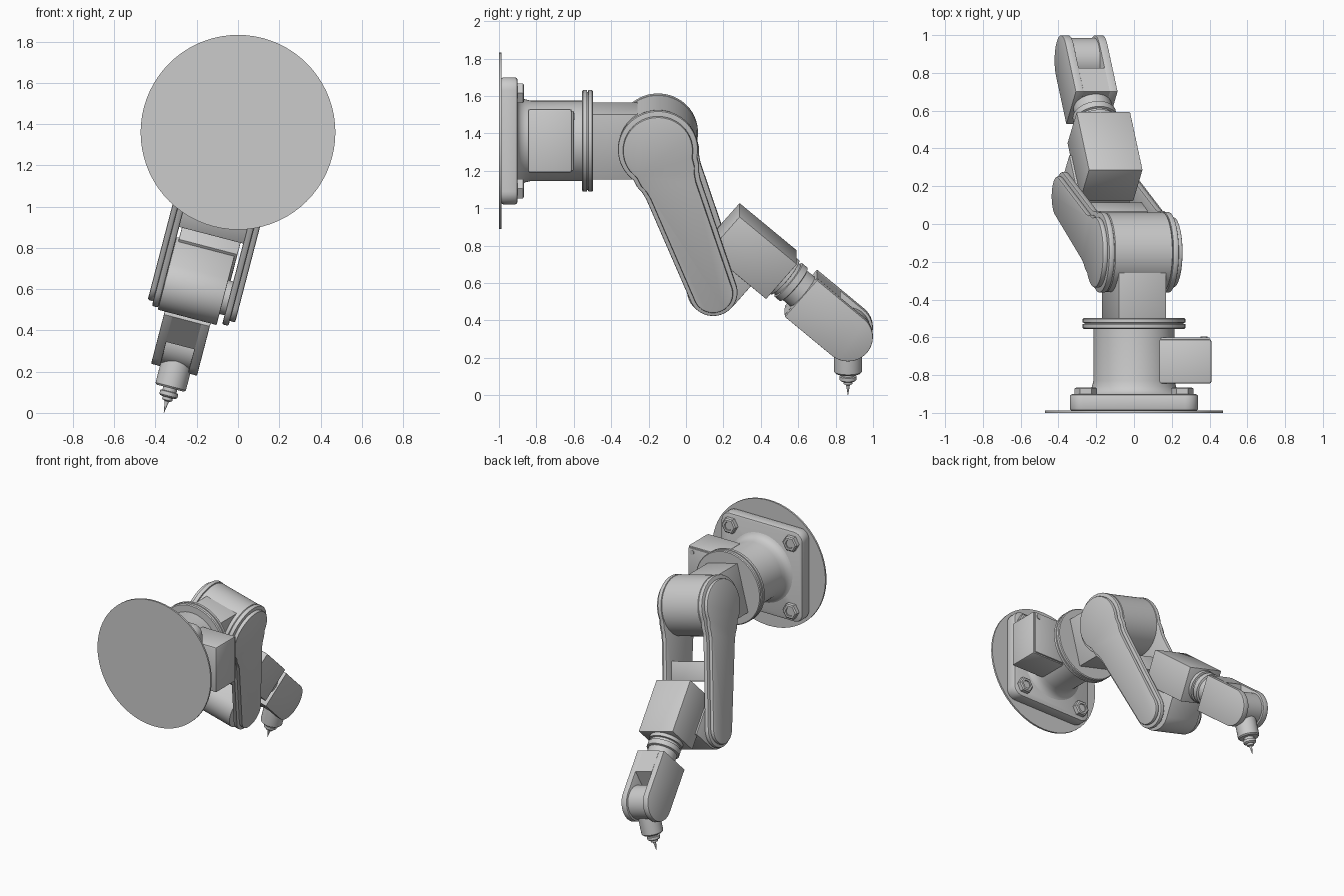
import bpy, bmesh
from math import sin, cos, pi, radians
from mathutils import Matrix, Vector

if "Cube" in bpy.data.objects:
    bpy.data.objects.remove(bpy.data.objects["Cube"])

T, RX, RY, RZ = Matrix.Translation, *[lambda d, a=a: Matrix.Rotation(radians(d), 4, a) for a in 'XYZ']

# Frames: wall base, rolled arm, upper link, forearm
BASE = T((0, 0, 1.36))
ARM = BASE @ RY(14.6)
LINK = ARM @ T((0, -0.15, 0)) @ RX(20.5)
FORE = ARM @ T((0, 0.511, -0.74)) @ RX(-40.5)


def finish(name, verts, faces, mat, bevel=0.0):
    me = bpy.data.meshes.new(name)
    bm = bmesh.new()
    vs = [bm.verts.new(v) for v in verts]
    for f in faces:
        bm.faces.new([vs[i] for i in f])
    bmesh.ops.recalc_face_normals(bm, faces=bm.faces)
    if bevel:
        sharp = [e for e in bm.edges if e.calc_face_angle(0) > radians(40)]
        bmesh.ops.bevel(bm, geom=sharp, offset=bevel, segments=2, profile=0.5,
                        affect='EDGES', clamp_overlap=True)
    bm.to_mesh(me)
    bm.free()
    ob = bpy.data.objects.new(name, me)
    bpy.context.collection.objects.link(ob)
    ob.matrix_world = mat
    bpy.ops.object.select_all(action='DESELECT')
    ob.select_set(True)
    bpy.context.view_layer.objects.active = ob
    bpy.ops.object.shade_smooth_by_angle(angle=radians(30))
    return ob


def prism(name, pts, x0, x1, mat, bevel=0.0):
    """Side profile in (y, z) extruded along x."""
    n = len(pts)
    verts = [(x, y, z) for x in (x0, x1) for y, z in pts]
    faces = [list(range(n)), list(range(n, 2 * n))]
    faces += [(i, (i + 1) % n, n + (i + 1) % n, n + i) for i in range(n)]
    return finish(name, verts, faces, mat, bevel)


def box(name, x, y, z, mat, bevel=0.0):
    return prism(name, [(y[0], z[0]), (y[1], z[0]), (y[1], z[1]), (y[0], z[1])], *x, mat, bevel)


def lathe(name, prof, mat, n=56):
    """Profile of (radius, height) turned about z, ends capped."""
    verts = [(r * cos(2 * pi * k / n), r * sin(2 * pi * k / n), h) for r, h in prof for k in range(n)]
    faces = [(j * n + k, j * n + (k + 1) % n, (j + 1) * n + (k + 1) % n, (j + 1) * n + k)
             for j in range(len(prof) - 1) for k in range(n)]
    faces += [list(range(n)), list(range((len(prof) - 1) * n, len(prof) * n))]
    return finish(name, verts, faces, mat)


def arc(cy, cz, r, a0, a1, n=24):
    return [(cy + r * cos(radians(a0 + (a1 - a0) * i / n)),
             cz + r * sin(radians(a0 + (a1 - a0) * i / n))) for i in range(n + 1)]


# Wall disc and base, turned about y
ALONG_Y = BASE @ RX(-90)
lathe('wall_disc', [(0.472, -1), (0.472, -0.987)], ALONG_Y, 72)
plate = []
for cx, cz, a in ((1, 1, 0), (-1, 1, 90), (-1, -1, 180), (1, -1, 270)):
    plate += arc(cx * 0.27, cz * 0.27, 0.07, a, a + 90, 6)
prism('base_plate', plate, -0.99, -0.9, BASE @ RZ(90), 0.015)
lathe('base_column', [(0.27, -0.905), (0.25, -0.897), (0.232, -0.882), (0.222, -0.86),
                      (0.215, -0.83), (0.215, -0.55)], ALONG_Y)
lathe('turning_flange', [(0.265, -0.556), (0.272, -0.55), (0.272, -0.53), (0.262, -0.528),
                         (0.262, -0.524), (0.272, -0.522), (0.272, -0.503), (0.266, -0.497)], ALONG_Y)
for sx in (-1, 1):
    for sz in (-1, 1):
        at = BASE @ T((sx * 0.255, 0, sz * 0.255)) @ RX(-90)
        lathe('base_nut', [(0.06, -0.905), (0.06, -0.872), (0.05, -0.865), (0.033, -0.865),
                           (0.033, -0.885)], at, 6)
        lathe('base_stud', [(0.028, -0.9), (0.028, -0.872)], at, 20)

# Side motor
box('motor_housing', (0.13, 0.41), (-0.845, -0.61), (-0.17, 0.17), BASE, 0.012)
box('motor_cover', (0.13, 0.4), (-0.615, -0.6), (-0.16, 0.16), BASE, 0.004)
lathe('motor_plug', [(0.018, -0.61), (0.018, -0.595)], BASE @ T((0.37, 0, 0.13)) @ RX(-90), 16)

# Shoulder
box('shoulder_block', (-0.13, 0.13), (-0.5, -0.13), (-0.18, 0.18), ARM, 0.004)
lathe('shoulder_drum', [(0.2, -0.165), (0.211, -0.155), (0.211, 0.155), (0.2, 0.165)],
      ARM @ T((0, -0.15, 0)) @ RY(90), 64)


# Upper link side plates: big round head, narrow neck, small round foot
def link_profile(r, neck, foot):
    left = [(-neck - 0.022, -0.155), (-neck - 0.008, -0.19), (-neck, -0.235)]
    right = [(-y, z) for y, z in reversed(left)]
    return arc(0, 0, r, -32, 212, 40) + left + arc(0, -0.843, foot, 184, 356, 24) + right


for side in (-1, 1):
    for name, prof, a, b in (('link_rim', (0.214, 0.155, 0.13), 0.16, 0.192),
                             ('link_panel', (0.187, 0.13, 0.106), 0.19, 0.219)):
        prism(name, link_profile(*prof), side * a, side * b, LINK, 0.008)
box('link_crossbar', (-0.165, 0.165), (-0.09, 0.09), (-0.52, -0.38), LINK, 0.008)

# Elbow and forearm (y runs along the forearm)
EY, EZ = -0.246, -0.276
prism('elbow_body', [(EY + 0.14, -0.1), (EY - 0.14, -0.1)] + arc(EY, EZ, 0.14, 180, 360, 28),
      -0.16, 0.135, FORE, 0.004)
lathe('elbow_pin', [(0.085, -0.17), (0.085, 0.17)], FORE @ T((0, EY, EZ)) @ RY(90), 40)
box('forearm_box', (-0.147, 0.147), (-0.404, 0), (-0.127, 0.127), FORE, 0.004)
lathe('wrist_neck', [(0.118, -0.01), (0.118, 0.025), (0.105, 0.028), (0.105, 0.045), (0.116, 0.048),
                     (0.116, 0.085), (0.102, 0.09), (0.102, 0.16)], FORE @ T((-0.01, 0, 0)) @ RX(-90), 48)

# Wrist fork
WY, WZ, WR = 0.477, -0.012, 0.133
fork = [(0.146, WZ + WR), (0.146, WZ - WR)] + arc(WY, WZ, WR, -90, 90, 28)
prism('fork_arm', fork, -0.125, -0.08, FORE, 0.004)
prism('fork_arm', fork, 0.06, 0.105, FORE, 0.004)
prism('fork_bridge', [(0.146, WZ + WR), (0.146, WZ - WR), (0.34, WZ - WR), (0.36, 0), (0.31, WZ + WR)],
      -0.082, 0.062, FORE)

# Tool head, hanging straight along the arm's down axis
TOOL = ARM @ T((-0.005, 0.866, -1.059))
lathe('tool_knuckle', [(0.118, -0.075), (0.118, 0.065)], TOOL @ RY(90), 48)
lathe('tool_body', [(0.068, 0), (0.076, -0.08), (0.076, -0.215), (0.068, -0.224), (0.035, -0.224),
                    (0.035, -0.24), (0.045, -0.243), (0.045, -0.262), (0.038, -0.268), (0.025, -0.27),
                    (0.025, -0.284), (0.011, -0.29), (0.008, -0.305), (0.001, -0.347)], TOOL, 40)
